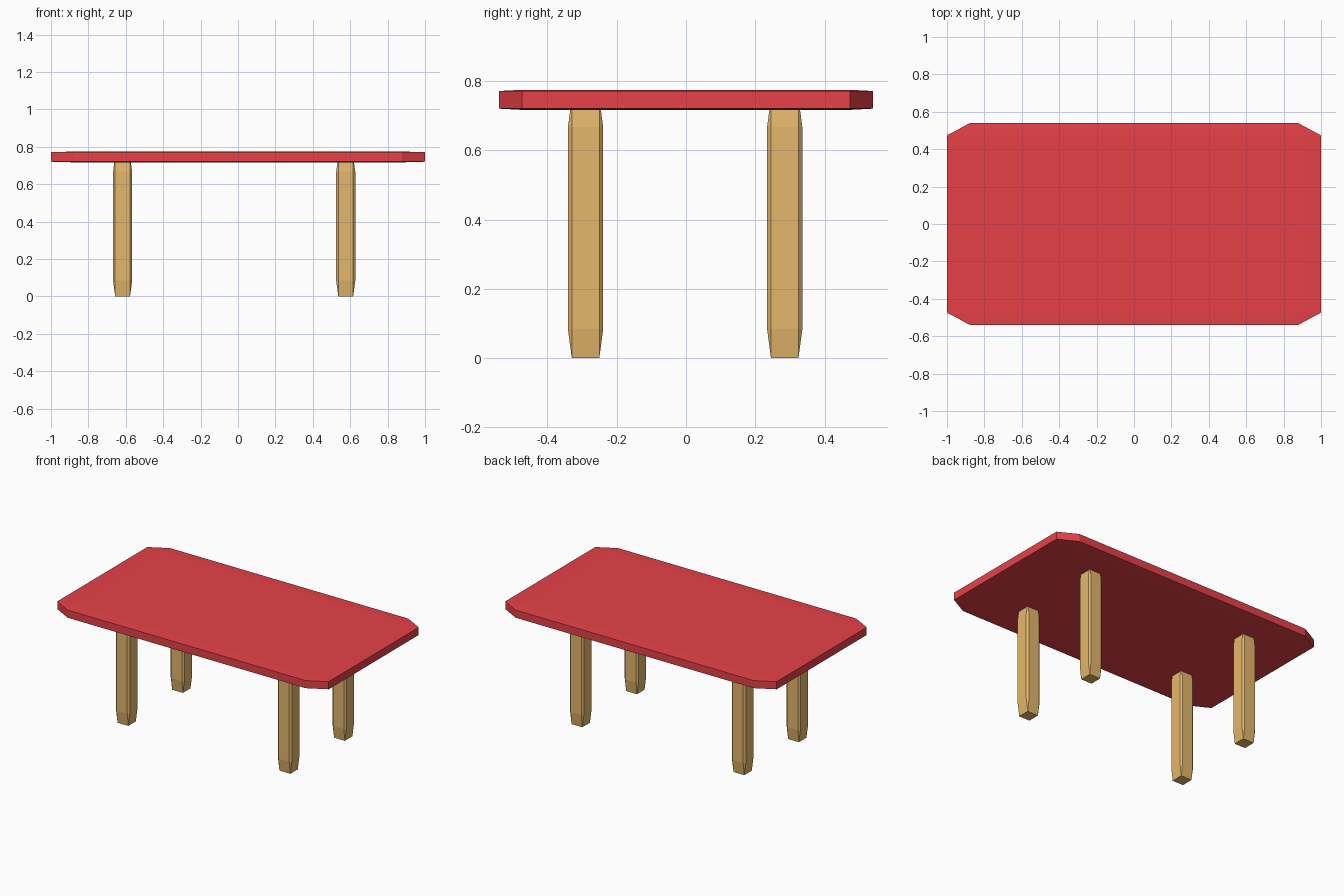
import bpy, bmesh
from mathutils import Vector

if "Cube" in bpy.data.objects:
    bpy.data.objects.remove(bpy.data.objects["Cube"])


def material(name, color):
    mat = bpy.data.materials.new(name)
    mat.diffuse_color = (*color, 1)
    mat.use_nodes = True
    mat.node_tree.nodes["Principled BSDF"].inputs["Base Color"].default_value = mat.diffuse_color
    return mat


def chamfered_box(name, low, high, bevel, mat):
    """Unit cube with one-segment bevel, then stretched to its bounds."""
    low, high = Vector(low), Vector(high)
    bm = bmesh.new()
    bmesh.ops.create_cube(bm, size=1)
    bmesh.ops.bevel(bm, geom=bm.edges[:], offset=bevel, offset_type='OFFSET',
                    segments=1, profile=0.5, affect='EDGES')
    bmesh.ops.scale(bm, vec=high - low, verts=bm.verts)
    bmesh.ops.translate(bm, vec=(low + high) / 2, verts=bm.verts)
    mesh = bpy.data.meshes.new(name)
    bm.to_mesh(mesh)
    bm.free()
    mesh.materials.append(mat)
    obj = bpy.data.objects.new(name, mesh)
    bpy.context.collection.objects.link(obj)
    return obj


red = material("red_paint", (0.79, 0.053, 0.065))
wood = material("light_wood", (0.78, 0.475, 0.15))

# Table top with clipped corners
chamfered_box("table_top", (-1, -0.54, 0.717), (1, 0.54, 0.775), 0.0615, red)

# Four legs, tops sunk into the table top
half = 0.051
for side, x in (("left", -0.617), ("right", 0.576)):
    for end, y in (("front", -0.29), ("back", 0.285)):
        chamfered_box(f"{end}_{side}_leg", (x - half, y - half, 0),
                      (x + half, y + half, 0.751), 0.112, wood)
